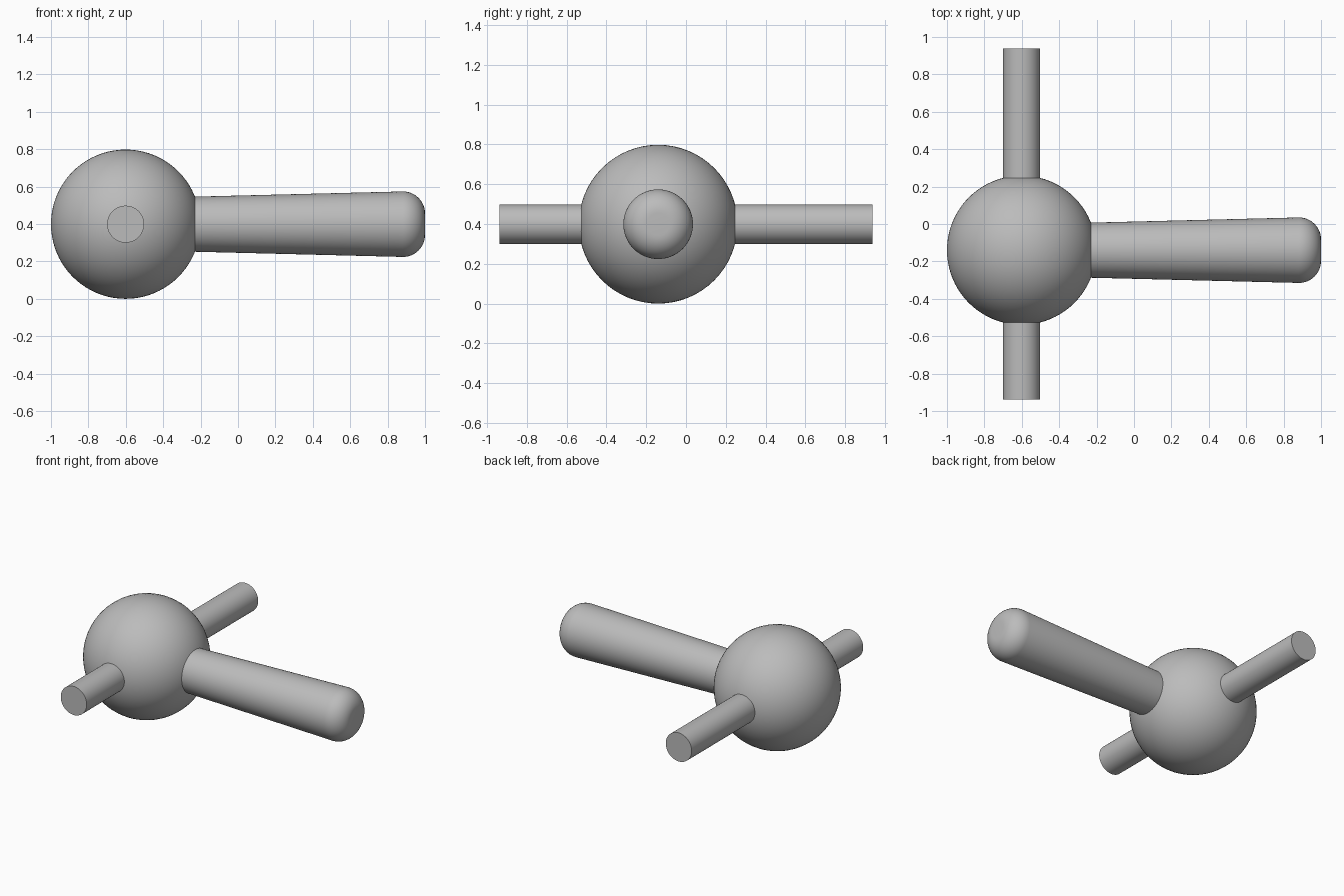
import bpy, bmesh, math
from mathutils import Matrix, Vector

cube = bpy.data.objects.get("Cube")
if cube:
    bpy.data.objects.remove(cube, do_unlink=True)

GREY = (0.5, 0.5, 0.5, 1.0)
RADIUS = 0.399
HUB = Vector((-0.601, -0.14, RADIUS))
SEGMENTS = 64

grey = bpy.data.materials.new("plain grey")
grey.use_nodes = True
grey.diffuse_color = GREY
grey.node_tree.nodes["Principled BSDF"].inputs["Base Color"].default_value = GREY


def lathe(name, profile, axis):
    """Spin (distance, radius) points around an axis through the hub."""
    bm = bmesh.new()
    verts = [bm.verts.new((r, 0, d)) for d, r in profile]
    edges = [bm.edges.new(pair) for pair in zip(verts, verts[1:])]
    bmesh.ops.spin(bm, geom=verts + edges, axis=(0, 0, 1), cent=(0, 0, 0),
                   angle=math.tau, steps=SEGMENTS, use_merge=True)
    bmesh.ops.remove_doubles(bm, verts=bm.verts, dist=1e-5)
    turn = Vector((0, 0, 1)).rotation_difference(Vector(axis)).to_matrix().to_4x4()
    bmesh.ops.transform(bm, matrix=Matrix.Translation(HUB) @ turn, verts=bm.verts)
    bmesh.ops.recalc_face_normals(bm, faces=bm.faces)
    mesh = bpy.data.meshes.new(name)
    bm.to_mesh(mesh)
    bm.free()
    mesh.materials.append(grey)
    obj = bpy.data.objects.new(name, mesh)
    bpy.context.collection.objects.link(obj)
    bpy.ops.object.select_all(action='DESELECT')
    obj.select_set(True)
    bpy.context.view_layer.objects.active = obj
    bpy.ops.object.shade_smooth_by_angle(angle=math.radians(35))
    return obj


# Ball at the hub
steps = 40
arc = [math.pi * i / steps for i in range(steps + 1)]
lathe("ball", [(-RADIUS * math.cos(a), RADIUS * math.sin(a)) for a in arc], (1, 0, 0))

# Straight rod through the ball, longer towards the back
lathe("cross_rod", [(end - HUB.y, r) for end, r in
                    ((-0.938, 0), (-0.938, 0.099), (0.938, 0.099), (0.938, 0))], (0, 1, 0))

# Handle widening outwards, with a rounded end
tip, wide, fillet = 1.0 - HUB.x, 0.175, 0.118
profile = [(0, 0), (0, 0.138)]
for i in range(13):
    a = math.pi / 2 * i / 12
    profile.append((tip - fillet + fillet * math.sin(a),
                    wide - fillet + fillet * math.cos(a)))
profile.append((tip, 0))
lathe("handle", profile, (1, 0, 0))
